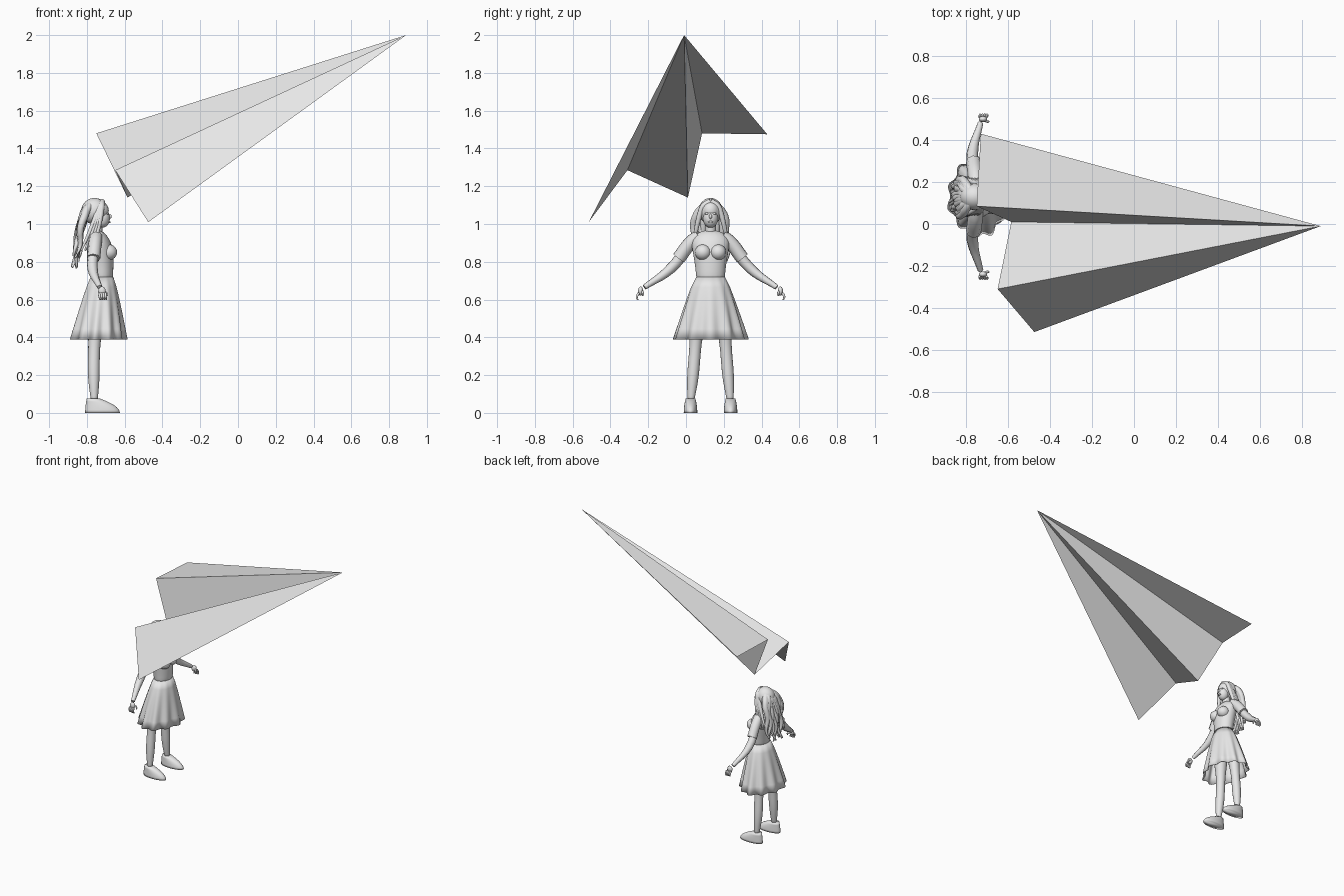
import bpy, bmesh, math, random
from mathutils import Vector

random.seed(4)
if "Cube" in bpy.data.objects:
    bpy.data.objects.remove(bpy.data.objects["Cube"])

light_grey = bpy.data.materials.new("light_grey")
light_grey.use_nodes = True
light_grey.diffuse_color = (.8, .8, .8, 1)
shader = light_grey.node_tree.nodes["Principled BSDF"]
shader.inputs["Base Color"].default_value = light_grey.diffuse_color

FIGURE = Vector((-.76, .13, 0))  # ground point under the girl, who faces +x


def finish(name, mesh, origin=FIGURE, smooth=True, mirror=False, rounding=0):
    obj = bpy.data.objects.new(name, mesh)
    bpy.context.collection.objects.link(obj)
    obj.location = origin
    mesh.materials.clear()
    mesh.materials.append(light_grey)
    for polygon in mesh.polygons:
        polygon.use_smooth = smooth
    if mirror:
        modifier = obj.modifiers.new("mirror", 'MIRROR')
        modifier.use_axis = (False, True, False)
        modifier.use_mirror_merge = False
    if rounding:
        obj.modifiers.new("rounding", 'SUBSURF').levels = rounding
    return obj


def finish_bmesh(name, bm, **options):
    bmesh.ops.recalc_face_normals(bm, faces=bm.faces)
    mesh = bpy.data.meshes.new(name)
    bm.to_mesh(mesh)
    bm.free()
    return finish(name, mesh, **options)


def no_folds(angle, t):
    return 1


def loft(name, rings, sides=16, folds=no_folds, caps=True, **options):
    """Skin a stack of horizontal ellipses (x, y, z, rx, ry)."""
    bm = bmesh.new()
    loops = []
    for k, (x, y, z, rx, ry) in enumerate(rings):
        loop = []
        for i in range(sides):
            angle = math.tau * i / sides
            swell = folds(angle, k / (len(rings) - 1))
            loop.append(bm.verts.new((x + rx * swell * math.cos(angle),
                                      y + ry * swell * math.sin(angle), z)))
        loops.append(loop)
    for low, high in zip(loops, loops[1:]):
        for i in range(sides):
            bm.faces.new((low[i - 1], low[i], high[i], high[i - 1]))
    if caps:
        bm.faces.new(loops[0])
        bm.faces.new(loops[-1])
    return finish_bmesh(name, bm, **options)


def shaped_loft(name, shape, steps, **options):
    """Loft whose rings come from a rule over t = 0..1."""
    return loft(name, [shape(i / steps) for i in range(steps + 1)], **options)


def tubes(name, paths, start, end, **options):
    """Round tubes through the points of each path, tapering to the end radius."""
    curve = bpy.data.curves.new(name + "_path", 'CURVE')
    curve.dimensions = '3D'
    curve.bevel_depth = 1
    curve.bevel_resolution = 2
    curve.resolution_u = 5
    curve.use_fill_caps = True
    for path in paths:
        points = curve.splines.new('BEZIER').bezier_points
        points.add(len(path) - 1)
        for i, (point, place) in enumerate(zip(points, path)):
            point.co = place
            point.radius = start + (end - start) * (i / (len(path) - 1)) ** 2
            point.handle_left_type = point.handle_right_type = 'AUTO'
    helper = bpy.data.objects.new(name + "_path", curve)
    bpy.context.collection.objects.link(helper)
    bpy.context.view_layer.update()
    graph = bpy.context.evaluated_depsgraph_get()
    mesh = bpy.data.meshes.new_from_object(helper.evaluated_get(graph))
    bpy.data.objects.remove(helper)
    return finish(name, mesh, **options)


def ball(name, centre, size, **options):
    bm = bmesh.new()
    bmesh.ops.create_uvsphere(bm, u_segments=20, v_segments=12, radius=1)
    for vert in bm.verts:
        vert.co = Vector([c + s * q for c, s, q in zip(centre, size, vert.co)])
    return finish_bmesh(name, bm, **options)


# Folded paper plane: four flat triangles meeting at the nose
nose_tip = (.89, -.01, 2)
tail = [(-.73, .43, 1.475), (-.75, .085, 1.48), (-.585, .01, 1.14),
        (-.65, -.31, 1.285), (-.475, -.515, 1.01)]
plane = bpy.data.meshes.new("paper_plane")
plane.from_pydata([nose_tip] + tail, [], [(0, i, i + 1) for i in range(1, len(tail))])
finish("paper_plane", plane, origin=(0, 0, 0), smooth=False)

# Bodice, bust and neck
loft("bodice", [(.04, 0, .69, .06, .08), (.04, 0, .74, .06, .077), (.03, 0, .85, .075, .095),
                (.02, 0, .92, .065, .11), (.01, 0, .97, .03, .05)], rounding=2)
ball("bust", (.075, .04, .85), (.045, .043, .042), mirror=True)
tubes("neck", [[(.01, 0, .94), (.02, 0, 1.03)]], .03, .027)


# Pleated skirt, folds deepening towards the hem
def skirt_shape(t):
    flare = t ** .8
    return .04 - .02 * t, 0, .72 - .33 * t, .06 + .082 * flare, .076 + .11 * flare


def pleats(angle, t):
    return 1 + t * (.07 * math.cos(11 * angle) + .03 * math.sin(4 * angle + 1))


skirt = shaped_loft("skirt", skirt_shape, 6, sides=88, folds=pleats, caps=False)
skirt.modifiers.new("cloth", 'SOLIDIFY').thickness = .004


# Legs and shoes
def leg_shape(t):
    radius = .018 + .032 * t + .004 * math.sin(9 * t - .6)
    bow = .012 * math.sin(math.pi * t)
    return .02 * t - bow, .105 - .045 * t, .05 + .55 * t, radius, radius


def shoe_shape(t):
    rise = t * t
    return .043 - .048 * rise, .106, .075 * t, .092 - .056 * rise, .036 - .01 * rise


shaped_loft("legs", leg_shape, 14, mirror=True)
shaped_loft("shoes", shoe_shape, 5, sides=24, mirror=True)

# Arms, sleeves and hands, hung on shared joints
shoulder = Vector((.005, .09, .92))
elbow = Vector((-.01, .21, .765))
wrist = Vector((.028, .35, .665))
collar = Vector((.008, .06, .935))
tubes("arms", [[shoulder, elbow, wrist]], .032, .014, mirror=True)
tubes("sleeves", [[collar, shoulder.lerp(elbow, .1), shoulder.lerp(elbow, .65)]],
      .036, .036, mirror=True)
palm = wrist + Vector((.012, .02, -.02))
ball("palms", palm, (.02, .014, .024), mirror=True)
fingers = []
for spread in (-.016, -.005, .006, .017):
    knuckle = palm + Vector((spread, .01, -.01))
    fingers.append([knuckle, knuckle + Vector((.003, .01, -.02)),
                    knuckle + Vector((.006, .005, -.037))])
thumb = [palm, palm + Vector((.022, -.012, -.01)), palm + Vector((.027, -.01, -.026))]
tubes("fingers", fingers + [thumb], .007, .004, mirror=True)

# Head and face
ball("head", (.02, 0, 1.07), (.056, .05, .055))
ball("jaw", (.042, 0, 1.03), (.04, .04, .05))
ball("nose", (.08, 0, 1.04), (.011, .008, .013))
ball("eyes", (.07, .02, 1.055), (.007, .01, .006), mirror=True)
ball("lips", (.078, 0, 1.01), (.008, .014, .006))


# Hair: cap, wavy back locks and face-framing locks
def back_lock(across):
    drop = random.uniform(.32, .38) - .06 * abs(across)
    phase = random.uniform(0, math.tau)
    path = []
    for i in range(8):
        s = i / 7
        wave = .012 * s * math.sin(9 * s + phase)
        sweep = .09 + .02 * (1 - across * across)
        path.append((wave - sweep * s ** .4, wave + .085 * across * min(1, 3 * s) ** .5,
                     1.115 - drop * s))
    return path


def side_lock(back):
    path = []
    for i in range(7):
        s = i / 6
        path.append((.04 - .05 * s * s - back * s, .094 * s ** .5, 1.12 - .26 * s ** 1.3))
    return path


ball("hair_cap", (0, 0, 1.068), (.07, .064, .07))
tubes("hair_back", [back_lock(i / 6 - 1) for i in range(13)], .022, .005)
tubes("hair_sides", [side_lock(i / 50) for i in range(4)], .016, .005, mirror=True)
